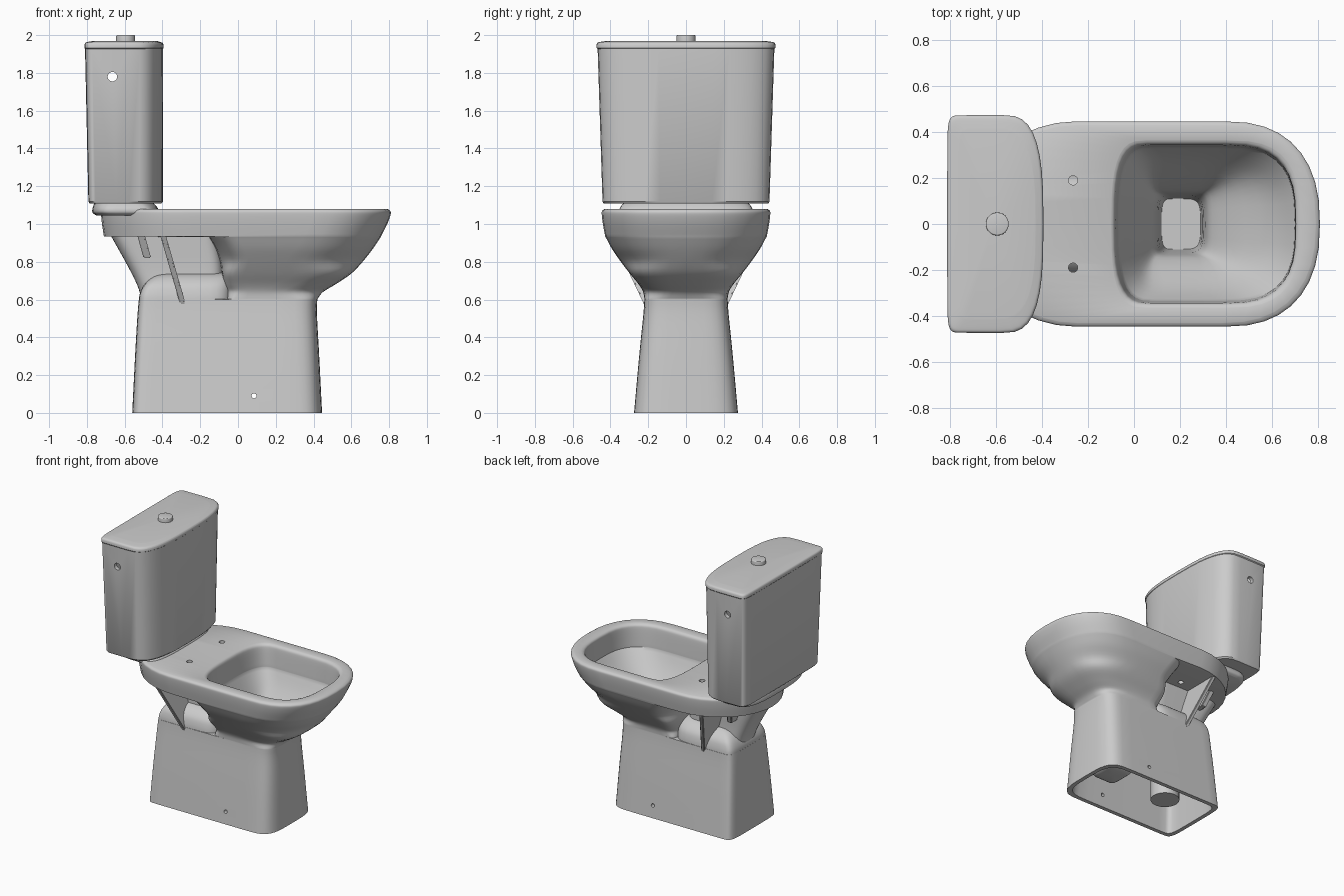
import bpy, bmesh, math
from mathutils import Vector

cube = bpy.data.objects.get("Cube")
if cube:
    bpy.data.objects.remove(cube, do_unlink=True)

ceramic = bpy.data.materials.new("grey ceramic")
ceramic.use_nodes = True
grey = (0.6, 0.6, 0.6, 1)
ceramic.diffuse_color = grey
ceramic.node_tree.nodes["Principled BSDF"].inputs["Base Color"].default_value = grey

# Plan shapes: back depth, front depth, back squareness, front squareness
PEDESTAL = (0.1, 0.2, 6, 4)
NECK = (0.12, 0.31, 3.5, 3.1)
BOWL = (0.15, 0.41, 2.5, 2.4)
DECK = (0.47, 0.41, 2, 2.4)
OPENING = (0.15, 0.32, 3, 2.9)
WELL = (0.05, 0.08, 4, 4)
TANK = (0.15, 0.18, 12, 3)
PAD = (0.12, 0.1, 3, 3)


def select(obj):
    bpy.ops.object.select_all(action="DESELECT")
    obj.select_set(True)
    bpy.context.view_layer.objects.active = obj


def smooth(obj):
    select(obj)
    bpy.ops.object.shade_smooth_by_angle(angle=math.radians(35))


def finish(name, bm):
    bmesh.ops.recalc_face_normals(bm, faces=bm.faces)
    mesh = bpy.data.meshes.new(name)
    bm.to_mesh(mesh)
    bm.free()
    mesh.materials.append(ceramic)
    obj = bpy.data.objects.new(name, mesh)
    bpy.context.collection.objects.link(obj)
    smooth(obj)
    return obj


def ring(z, back, front, half, rb, rf, nb, nf, steps=18):
    """Closed outline: one superellipse arc in front, another behind."""
    points = []
    for sign, edge, depth, n in ((1, front, rf, nf), (-1, back, rb, nb)):
        for i in range(steps + 1):
            a = math.pi * (i / steps - 0.5)
            c, s = max(math.cos(a), 0), math.sin(a)
            x = edge + sign * depth * (c ** (2 / n) - 1)
            y = sign * half * math.copysign(abs(s) ** (2 / n), s)
            points.append(Vector((x, y, z)))
    return points


def smooth_keys(keys, steps=4):
    """Catmull-Rom interpolation between key outlines."""
    rows = [Vector(k[:4] + k[4]) for k in keys]
    if len(rows) < 3:
        return rows
    out = []
    for i in range(len(rows) - 1):
        p, q = rows[i], rows[i + 1]
        a = rows[i - 1] if i else p
        b = rows[min(i + 2, len(rows) - 1)]
        for j in range(steps):
            t = j / steps
            out.append(p + (q - a) * (t / 2) + (a * 2 - p * 5 + q * 4 - b) * (t * t / 2)
                       + (p * 3 - a - q * 3 + b) * (t ** 3 / 2))
    return out + [rows[-1]]


def loft(name, *sections):
    """Skin through the outlines, closed by a fan at each end."""
    bm = bmesh.new()
    rings = [[bm.verts.new(v) for v in ring(*row)]
             for keys in sections for row in smooth_keys(keys)]
    for low, high in zip(rings, rings[1:]):
        for i in range(len(low)):
            bm.faces.new((low[i - 1], low[i], high[i], high[i - 1]))
    for end in (rings[0], rings[-1]):
        centre = bm.verts.new(sum((v.co for v in end), Vector()) / len(end))
        for i in range(len(end)):
            bm.faces.new((end[i - 1], end[i], centre))
    return finish(name, bm)


def cylinder(name, start, end, radius, bevel=0):
    start, end = Vector(start), Vector(end)
    axis = end - start
    bm = bmesh.new()
    bmesh.ops.create_cone(bm, cap_ends=True, segments=32, radius1=radius,
                          radius2=radius, depth=axis.length)
    if bevel:
        edges = [e for e in bm.edges if all(v.co.z > 0 for v in e.verts)]
        bmesh.ops.bevel(bm, geom=edges, offset=bevel, segments=3, affect="EDGES", profile=0.5)
    bm.transform(axis.to_track_quat("Z", "Y").to_matrix().to_4x4())
    bmesh.ops.translate(bm, verts=bm.verts, vec=(start + end) / 2)
    return finish(name, bm)


def drill(obj, start, end, radius):
    cutter = cylinder("drill_cutter", start, end, radius)
    cutter.hide_render = True
    mod = obj.modifiers.new("hole", "BOOLEAN")
    mod.operation, mod.solver, mod.object = "DIFFERENCE", "MANIFOLD", cutter
    select(obj)
    bpy.ops.object.modifier_apply(modifier=mod.name)
    bpy.data.objects.remove(cutter, do_unlink=True)
    smooth(obj)


def fin(name, top, bottom, inner, thick=0.03):
    """Leaning plate; top and bottom are (x, outer y, z)."""
    bm = bmesh.new()
    verts = []
    for dx in (-thick / 2, thick / 2):
        for (x, y, z), outer in ((top, 0), (top, 1), (bottom, 1), (bottom, 0)):
            verts.append(bm.verts.new((x + dx, y if outer else math.copysign(inner, y), z)))
    bm.faces.new(verts[:4])
    bm.faces.new(verts[4:])
    for i in range(4):
        j = (i + 1) % 4
        bm.faces.new((verts[i], verts[j], verts[j + 4], verts[i + 4]))
    bmesh.ops.recalc_face_normals(bm, faces=bm.faces)
    bmesh.ops.bevel(bm, geom=bm.edges[:], offset=0.006, segments=2, affect="EDGES")
    return finish(name, bm)


# Bowl and hollow pedestal: one skin from the sump underside to the inner well
sump = [(0.1, 0.13, 0.27, 0.07, WELL), (0.13, 0.09, 0.31, 0.12, WELL),
        (0.3, 0.07, 0.34, 0.155, WELL), (0.58, 0.03, 0.365, 0.178, WELL)]
cavity = [(0.58, -0.5, 0.385, 0.19, PEDESTAL), (0, -0.53, 0.415, 0.245, PEDESTAL)]
pedestal = [(0, -0.56, 0.445, 0.275, PEDESTAL), (0.3, -0.545, 0.43, 0.248, PEDESTAL),
            (0.52, -0.532, 0.418, 0.226, PEDESTAL), (0.6, -0.525, 0.42, 0.22, PEDESTAL)]
bowl = [(0.602, -0.06, 0.42, 0.22, PEDESTAL), (0.64, -0.065, 0.45, 0.227, NECK),
        (0.68, -0.075, 0.515, 0.25, NECK), (0.735, -0.085, 0.597, 0.295, NECK),
        (0.8, -0.095, 0.66, 0.345, BOWL), (0.87, -0.12, 0.715, 0.393, BOWL),
        (0.93, -0.155, 0.755, 0.425, BOWL)]
rim = [(0.935, -0.71, 0.757, 0.428, DECK), (1.0, -0.72, 0.79, 0.44, DECK),
       (1.05, -0.725, 0.808, 0.446, DECK), (1.07, -0.725, 0.806, 0.444, DECK),
       (1.08, -0.715, 0.79, 0.43, DECK)]
lip = [(1.08, -0.1, 0.725, 0.365, OPENING), (1.07, -0.087, 0.708, 0.35, OPENING),
       (1.04, -0.08, 0.703, 0.343, OPENING), (0.92, -0.07, 0.7, 0.335, OPENING)]
inside = [(0.915, -0.07, 0.7, 0.335, OPENING), (0.8, -0.02, 0.6, 0.28, OPENING),
          (0.62, 0.06, 0.37, 0.16, WELL), (0.5, 0.1, 0.31, 0.13, WELL),
          (0.2, 0.12, 0.29, 0.11, WELL)]
body = loft("bowl_and_pedestal", sump, cavity, pedestal, bowl, rim, lip, inside)
for side in (-1, 1):
    drill(body, (-0.265, side * 0.19, 0.88), (-0.265, side * 0.19, 1.12), 0.02)
    drill(body, (0.085, side * 0.2, 0.09), (0.085, side * 0.3, 0.09), 0.013)

# Rounded pedestal shoulder, trap housing, outlet and ribs behind the bowl
loft("pedestal_shoulder", [(0.585, -0.525, -0.03, 0.219, PEDESTAL),
                           (0.63, -0.52, -0.03, 0.215, PEDESTAL),
                           (0.68, -0.495, -0.03, 0.198, PEDESTAL),
                           (0.72, -0.45, -0.03, 0.155, PEDESTAL),
                           (0.74, -0.39, -0.03, 0.1, PEDESTAL),
                           (0.745, -0.35, -0.03, 0.05, PEDESTAL)])
loft("trap_housing", [(0.62, -0.515, -0.08, 0.12, PAD), (0.68, -0.535, -0.08, 0.12, PAD),
                      (0.78, -0.585, -0.08, 0.12, PAD), (0.95, -0.68, -0.11, 0.13, PAD)])
cylinder("outlet_pipe", (-0.28, 0, 0.59), (-0.28, 0, 0.08), 0.1)
for side, label in ((-1, "right"), (1, "left")):
    fin(label + "_support_fin", (-0.4, side * 0.4, 0.95), (-0.29, side * 0.22, 0.57), 0.1)
    fin(label + "_rear_rib", (-0.53, side * 0.26, 1.0), (-0.48, side * 0.18, 0.82), 0.08, 0.04)

# Mounting pad under the tank
loft("tank_pad", [(1.045, -0.75, -0.43, 0.33, PAD), (1.06, -0.77, -0.42, 0.35, PAD),
                  (1.085, -0.77, -0.425, 0.35, PAD), (1.112, -0.76, -0.45, 0.33, PAD)])

# Hollow tank with a water inlet on both sides
tank = loft("tank", [(1.108, -0.785, -0.405, 0.435, TANK), (1.118, -0.792, -0.398, 0.442, TANK)],
            [(1.93, -0.81, -0.396, 0.468, TANK), (1.93, -0.78, -0.425, 0.44, TANK)],
            [(1.15, -0.765, -0.43, 0.41, TANK)])
drill(tank, (-0.665, -0.6, 1.78), (-0.665, 0.6, 1.78), 0.025)

# Lid and flush button
loft("tank_lid", [(1.926, -0.808, -0.4, 0.468, TANK), (1.932, -0.813, -0.394, 0.474, TANK)],
     [(1.95, -0.813, -0.394, 0.474, TANK), (1.959, -0.808, -0.4, 0.469, TANK),
      (1.964, -0.795, -0.412, 0.456, TANK), (1.97, -0.76, -0.43, 0.41, TANK)])
cylinder("flush_button", (-0.595, 0, 1.95), (-0.595, 0, 2.0), 0.05, 0.006)
